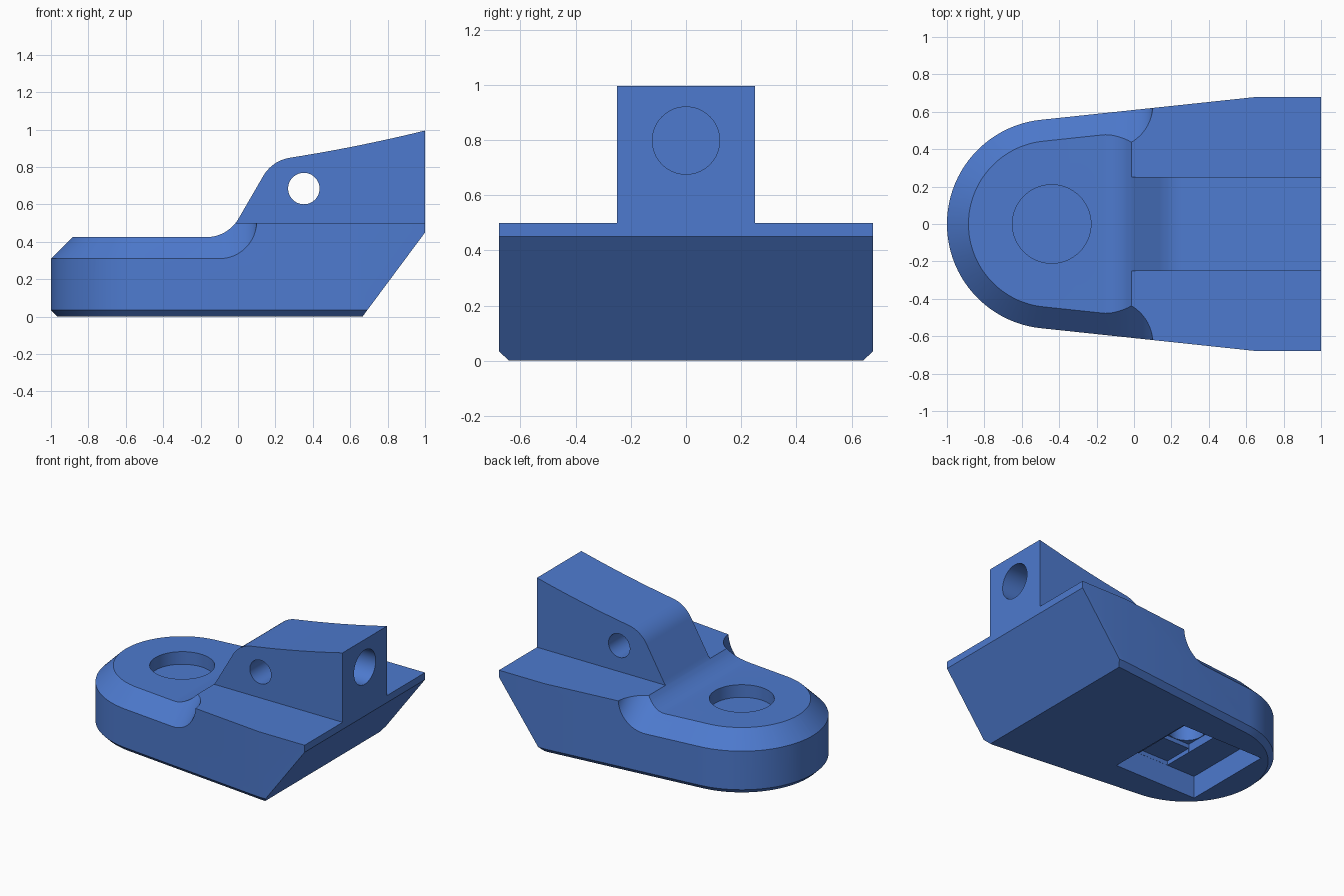
import bpy, bmesh, math
from math import sin, cos, sqrt, radians
from mathutils import Matrix

if "Cube" in bpy.data.objects:
    bpy.data.objects.remove(bpy.data.objects["Cube"])

blue = bpy.data.materials.new("blue")
blue.diffuse_color = (0.075, 0.195, 0.62, 1)
blue.use_nodes = True
blue.node_tree.nodes["Principled BSDF"].inputs["Base Color"].default_value = blue.diffuse_color


def loft(name, rings):
    """Solid skinned through closed rings with equal point counts, capped at both ends."""
    bm = bmesh.new()
    rows = [[bm.verts.new(p) for p in ring] for ring in rings]
    n = len(rows[0])
    for a, b in zip(rows, rows[1:]):
        for i in range(n):
            j = (i + 1) % n
            bm.faces.new((a[i], a[j], b[j], b[i]))
    bm.faces.new(rows[0])
    bm.faces.new(rows[-1])
    bmesh.ops.recalc_face_normals(bm, faces=bm.faces)
    me = bpy.data.meshes.new(name)
    bm.to_mesh(me)
    bm.free()
    ob = bpy.data.objects.new(name, me)
    bpy.context.collection.objects.link(ob)
    me.materials.append(blue)
    return ob


def box(name, x0, x1, y0, y1, z0, z1):
    return loft(name, [[(x0, y0, z), (x1, y0, z), (x1, y1, z), (x0, y1, z)] for z in (z0, z1)])


def cylinder(name, r, start, end, rot=Matrix()):
    n = 64
    ob = loft(name, [[(r * cos(math.tau * i / n), r * sin(math.tau * i / n), z) for i in range(n)]
                     for z in (start, end)])
    ob.data.transform(rot)
    return ob


def boolean(target, tool, op="DIFFERENCE"):
    tool.hide_render = True
    mod = target.modifiers.new("cut", "BOOLEAN")
    mod.operation, mod.object, mod.solver = op, tool, "EXACT"
    bpy.context.view_layer.objects.active = target
    bpy.ops.object.modifier_apply(modifier=mod.name)
    bpy.data.objects.remove(tool, do_unlink=True)


# Plan outline: round nose, tapering flanks, straight tail; d is the inset
CX, R = -0.44, 0.56
TILT = math.atan2(0.12, 1.13)
TAN = math.pi / 2 + TILT


def flank_y(x, d):
    return (R - d + (x - CX) * sin(TILT)) / cos(TILT)


def half_outline(d, xs):
    arc = []
    for i in range(33):
        a = math.pi + (TAN - math.pi) * i / 32
        arc.append((CX + (R - d) * cos(a), (R - d) * sin(a)))
    return arc + [(x, flank_y(x, d)) for x in xs]


def ring(d, z):
    half = half_outline(d, [0.64]) + [(1.1, flank_y(0.64, d))]
    return [(x, y, z) for x, y in half] + [(x, -y, z) for x, y in reversed(half[1:])]


# Body with chamfered underside edge
body = loft("mount_body", [ring(0.035, 0), ring(0, 0.035), ring(0, 1.1)])

# Side profile: low nose, fillet, ramp, rounded shoulder, rising rib, raked tail
side = [(-1.1, -0.1), (0.591, -0.1), (1, 0.45), (1, 0.995)]
side += [(1 - 0.727 * t, 0.995 - 0.146 * t - 0.032 * t * (1 - t)) for t in [i / 12 for i in range(1, 12)]]
side += [(0.308 + 0.2 * cos(radians(a)), 0.652 + 0.2 * sin(radians(a))) for a in range(100, 151, 5)]
side += [(-0.17 + 0.2 * sin(radians(a)), 0.625 - 0.2 * cos(radians(a))) for a in range(60, -1, -5)]
side += [(-1.1, 0.425)]
boolean(body, loft("side_profile", [[(x, y, z) for x, z in side] for y in (-0.9, 0.9)]), "INTERSECT")

# Shelves either side of the rib
for s in (-1, 1):
    boolean(body, box("shelf_cut", -0.3, 1.2, min(s * 0.25, s), max(s * 0.25, s), 0.5, 1.3))


# Upper chamfer around the nose, sweeping up to the shelves
def sweep_z(x):
    t = min(max(x + 0.1, 0), 0.2)
    return 0.51 - sqrt(max(0.04 - t * t, 0))


flank_xs = [-0.3, -0.1] + [-0.1 + 0.2 * sin(radians(a)) for a in range(6, 91, 6)]
outer, inner = half_outline(-0.05, flank_xs), half_outline(0.3, flank_xs)
sections = []
for (xo, yo), (xi, yi) in zip(outer, inner):
    sections.append([(xo, yo, sweep_z(xo) - 0.05), (xi, yi, sweep_z(xi) + 0.3),
                     (xi, yi, 0.9), (xo, yo, 0.9)])
mirrored = [[(x, -y, z) for x, y, z in s] for s in reversed(sections[1:])]
boolean(body, loft("chamfer_cut", mirrored + sections))

# Bolt hole with counterbore, and stepped nut pocket below
at_bolt = Matrix.Translation((CX, 0, 0))
boolean(body, box("pocket", -0.785, -0.135, -0.335, 0.335, -0.1, 0.16))
boolean(body, box("pocket_strip", CX - 0.12, CX + 0.12, -0.334, 0.334, 0.1, 0.19))
boolean(body, box("pocket_square", CX - 0.121, CX + 0.121, -0.121, 0.121, 0.1, 0.22))
boolean(body, cylinder("bolt_hole", 0.118, 0.1, 0.6, at_bolt))
boolean(body, cylinder("counterbore", 0.21, 0.335, 0.6, at_bolt))

# Cross pin hole through the rib, and blind socket in its end
boolean(body, cylinder("pin_hole", 0.084, -0.5, 0.5,
                       Matrix.Translation((0.352, 0, 0.685)) @ Matrix.Rotation(radians(90), 4, "X")))
boolean(body, cylinder("end_socket", 0.122, 0.72, 1.2,
                       Matrix.Translation((0, 0, 0.798)) @ Matrix.Rotation(radians(90), 4, "Y")))

# Smooth the curved faces, keep creases sharp
bpy.ops.object.select_all(action="DESELECT")
body.select_set(True)
bpy.context.view_layer.objects.active = body
bpy.ops.object.shade_smooth_by_angle(angle=radians(20))
